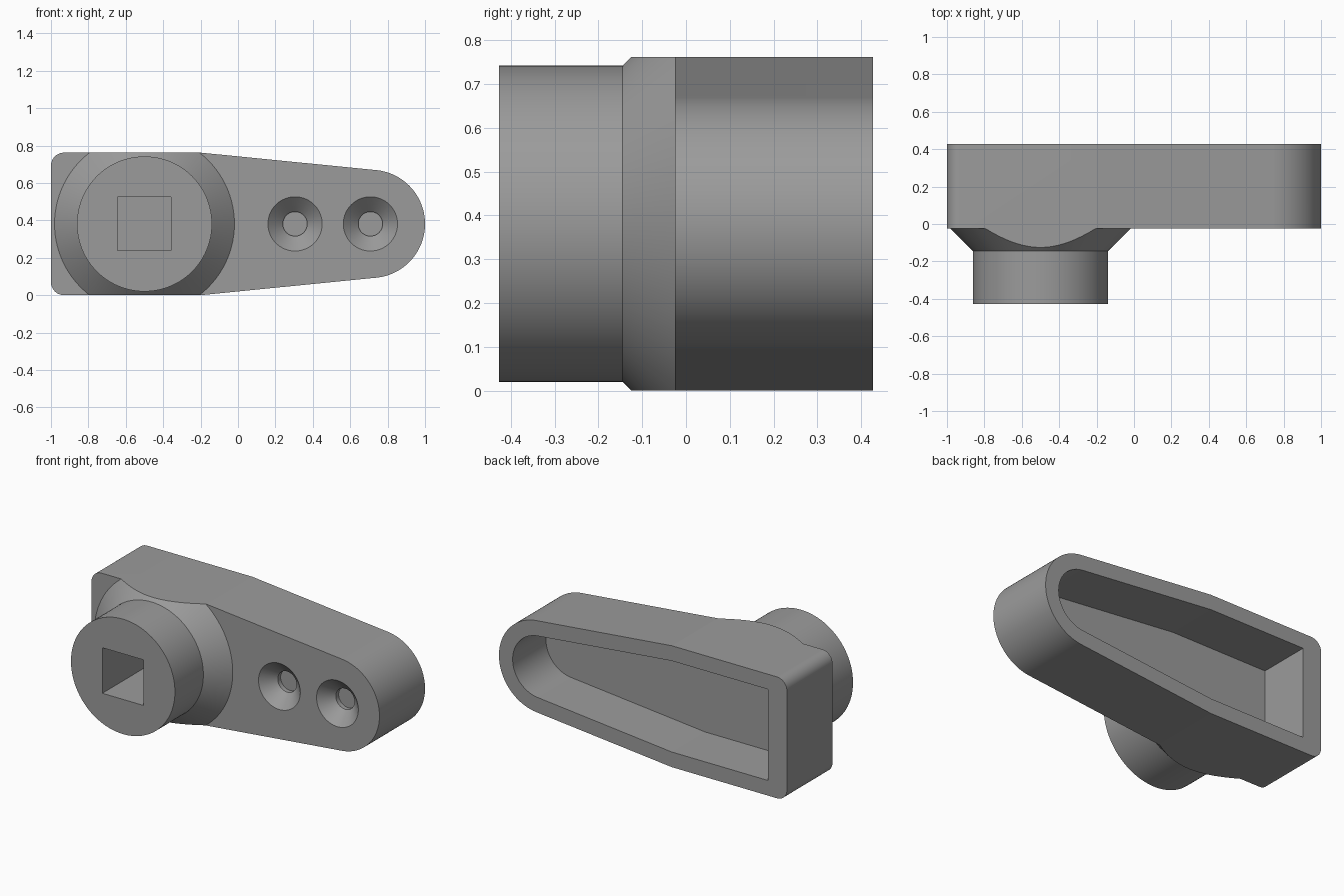
import bpy, bmesh
from math import sin, cos, pi, radians

if "Cube" in bpy.data.objects:
    bpy.data.objects.remove(bpy.data.objects["Cube"])

CZ = 0.381            # height of the long axis
HUB_X = -0.5          # centre of the round boss
TIP_X, TIP_R = 0.711, 0.289
SEG = 96

grey = bpy.data.materials.new("mid grey")
grey.diffuse_color = (0.33, 0.33, 0.33, 1)
grey.use_nodes = True
grey.node_tree.nodes["Principled BSDF"].inputs["Base Color"].default_value = grey.diffuse_color


def solid(name, rings):
    """Skin matching rings of points and cap both ends."""
    bm = bmesh.new()
    vs = [[bm.verts.new(p) for p in r] for r in rings]
    n = len(vs[0])
    for a, b in zip(vs, vs[1:]):
        for i in range(n):
            j = (i + 1) % n
            bm.faces.new((a[i], a[j], b[j], b[i]))
    bm.faces.new(vs[0])
    bm.faces.new(vs[-1])
    bmesh.ops.recalc_face_normals(bm, faces=bm.faces)
    me = bpy.data.meshes.new(name)
    bm.to_mesh(me)
    bm.free()
    me.materials.append(grey)
    ob = bpy.data.objects.new(name, me)
    bpy.context.collection.objects.link(ob)
    return ob


def lathe(name, cx, profile):
    """Revolve (y, radius) pairs about a front-to-back axis."""
    ang = [2 * pi * i / SEG for i in range(SEG)]
    return solid(name, [[(cx + r * cos(a), y, CZ + r * sin(a)) for a in ang]
                        for y, r in profile])


def lever_outline(left, wall, corner):
    """Tapered outline: squared left end, round right end."""
    h, r = CZ - wall, TIP_R - wall
    tilt = radians(5.6)
    upper = []
    for i in range(49):                     # upper half of the round tip
        a = (pi / 2 - tilt) * i / 48
        upper.append((TIP_X + r * cos(a), r * sin(a)))
    upper.append((-0.2, h))                 # start of the taper
    if corner:
        for i in range(25):
            a = pi / 2 + pi / 2 * i / 24
            upper.append((left + corner + corner * cos(a),
                          h - corner + corner * sin(a)))
    else:
        upper.append((left, h))
    lower = [(x, -z) for x, z in reversed(upper[1:])]
    return upper + lower


def prism(name, outline, y0, y1):
    return solid(name, [[(x, y, CZ + z) for x, z in outline] for y in (y0, y1)])


def cut(target, tool, operation):
    mod = target.modifiers.new(tool.name, 'BOOLEAN')
    mod.object, mod.operation, mod.solver = tool, operation, 'EXACT'
    bpy.context.view_layer.objects.active = target
    bpy.ops.object.modifier_apply(modifier=mod.name)
    bpy.data.objects.remove(tool)


# Lever body, with the boss and its conical shoulder trimmed by the outline
lever = prism("lever_handle", lever_outline(-1.0, 0, 0.07), -0.6, 0.427)
cut(lever, lathe("boss_envelope", HUB_X, [
    (-0.427, 0.361), (-0.145, 0.361), (-0.025, 0.481), (-0.025, 2.5), (0.7, 2.5)]),
    'INTERSECT')

# Hollow back
cut(lever, prism("back_cavity", lever_outline(-0.87, 0.095, 0), 0.097, 0.6), 'DIFFERENCE')

# Square spindle socket
s = 0.143
square = [(HUB_X - s, -s), (HUB_X + s, -s), (HUB_X + s, s), (HUB_X - s, s)]
cut(lever, prism("spindle_socket", square, -0.6, -0.005), 'DIFFERENCE')

# Countersunk blind screw holes
for x in (0.305, 0.708):
    cut(lever, lathe("screw_hole", x, [
        (-0.1, 0.145), (-0.025, 0.145), (0.052, 0.065), (0.08, 0.065)]), 'DIFFERENCE')

# Smooth the curved walls, keep the straight taper crisp
bpy.ops.object.select_all(action='DESELECT')
lever.select_set(True)
bpy.context.view_layer.objects.active = lever
bpy.ops.object.shade_smooth_by_angle(angle=radians(5))
